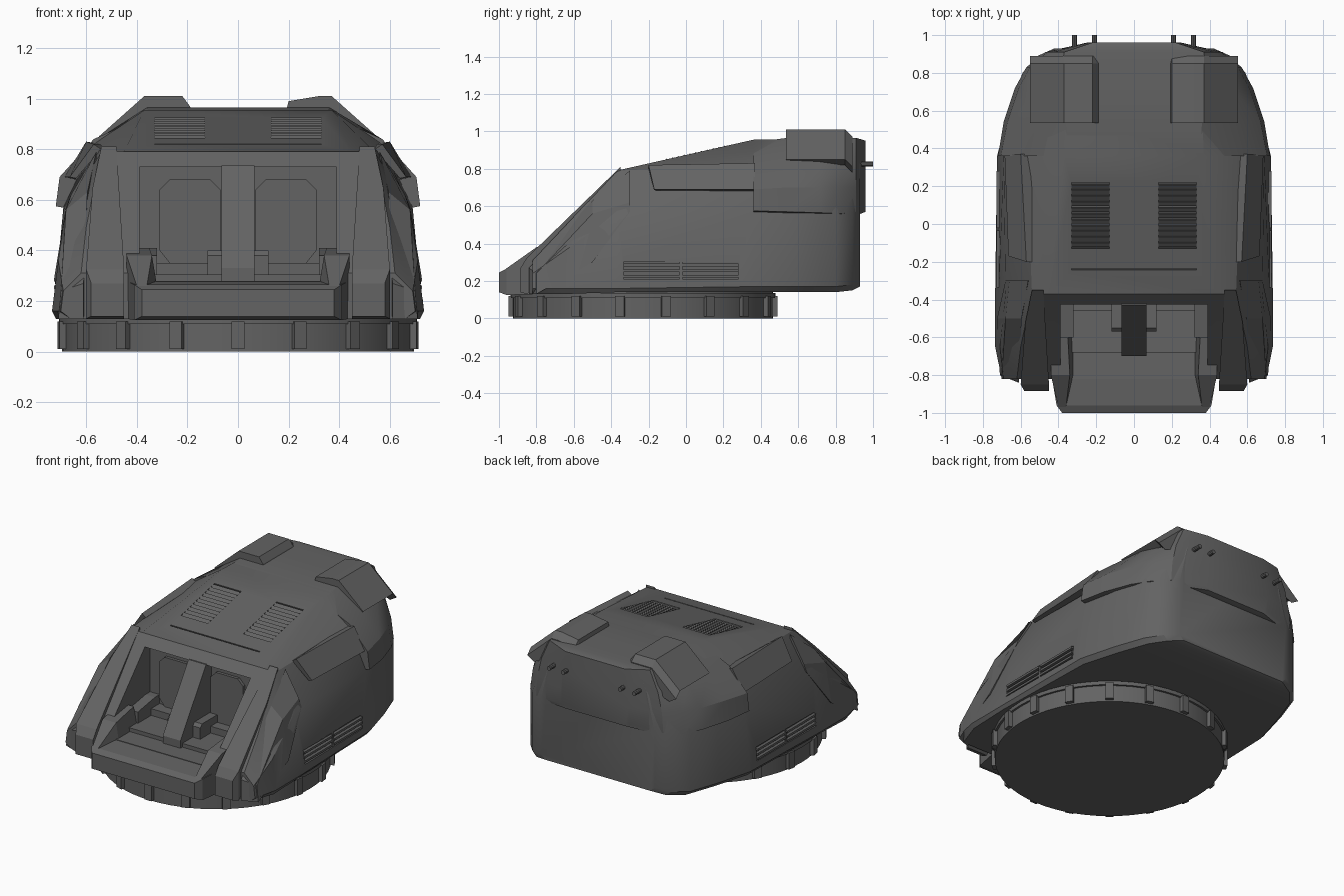
import bpy, bmesh
from math import pi, sin, cos, atan
from mathutils import Matrix

cube = bpy.data.objects.get("Cube")
if cube:
    bpy.data.objects.remove(cube, do_unlink=True)

GREY = (0.125, 0.125, 0.125, 1)
paint = bpy.data.materials.new("armour grey")
paint.use_nodes = True
paint.diffuse_color = GREY
shader = next(n for n in paint.node_tree.nodes if n.type == "BSDF_PRINCIPLED")
shader.inputs["Base Color"].default_value = GREY
shader.inputs["Roughness"].default_value = 0.7


def make_object(name, bm):
    bmesh.ops.recalc_face_normals(bm, faces=bm.faces)
    mesh = bpy.data.meshes.new(name)
    bm.to_mesh(mesh)
    bm.free()
    mesh.materials.append(paint)
    obj = bpy.data.objects.new(name, mesh)
    bpy.context.collection.objects.link(obj)
    return obj


def loft(name, rings, side=1):
    """Skin a closed solid through rings of points; side=-1 mirrors it."""
    bm = bmesh.new()
    loops = [[bm.verts.new((side * x, y, z)) for x, y, z in ring] for ring in rings]
    count = len(loops[0])
    for a, b in zip(loops, loops[1:]):
        for i in range(count):
            j = (i + 1) % count
            bm.faces.new((a[i], a[j], b[j], b[i]))
    bm.faces.new(loops[0])
    bm.faces.new(loops[-1])
    return make_object(name, bm)


def pair(name, rings):
    return [loft(label + name, rings, side) for label, side in (("left_", 1), ("right_", -1))]


def section(y, half):
    """Full cross-section from the half outline on +x."""
    return [(x, y, z) for x, z in half] + [(-x, y, z) for x, z in reversed(half)]


def slab(y, x0, x1, z0, z1):
    return [(x0, y, z0), (x1, y, z0), (x1, y, z1), (x0, y, z1)]


def extrude_x(profile, x0, x1):
    return [[(x, y, z) for y, z in profile] for x in (x0, x1)]


def box(name, centre, size, tilt=0):
    bm = bmesh.new()
    bmesh.ops.create_cube(bm, size=1, matrix=Matrix.Translation(centre)
                          @ Matrix.Rotation(tilt, 4, "X") @ Matrix.Diagonal((*size, 1)))
    return make_object(name, bm)


def cut(target, cutter):
    cutter.hide_render = True
    mod = target.modifiers.new("cut", "BOOLEAN")
    mod.operation = "DIFFERENCE"
    mod.solver = "EXACT"
    mod.object = cutter
    bpy.context.view_layer.objects.active = target
    bpy.ops.object.modifier_apply(modifier=mod.name)
    bpy.data.objects.remove(cutter, do_unlink=True)


def smooth(obj, angle=0.45):
    bpy.ops.object.select_all(action="DESELECT")
    obj.select_set(True)
    bpy.context.view_layer.objects.active = obj
    bpy.ops.object.shade_smooth_by_angle(angle=angle)


# Main hull: lower edge, chine, side, shoulder and roof edge at each station
hull = loft("hull", [section(y, half) for y, half in (
    (-.82, [(.66, .13), (.70, .16), (.69, .24), (.62, .31), (.42, .31)]),
    (-.65, [(.72, .13), (.735, .16), (.71, .36), (.60, .49), (.43, .49)]),
    (-.37, [(.72, .14), (.735, .16), (.68, .56), (.54, .79), (.45, .79)]),
    (.36, [(.70, .14), (.725, .17), (.69, .57), (.57, .82), (.37, .955)]),
    (.60, [(.63, .14), (.66, .17), (.65, .57), (.53, .83), (.36, .955)]),
    (.80, [(.56, .14), (.59, .17), (.59, .57), (.50, .83), (.36, .955)]),
    (.89, [(.48, .15), (.51, .18), (.51, .57), (.44, .82), (.34, .955)]),
    (.93, [(.39, .17), (.42, .2), (.42, .57), (.36, .82), (.30, .95)]))])

# Recesses: crew bay, roof vents, side vents and roof seam
roof_tilt = atan(.165 / .73)
cut(hull, box("bay_cutter", (0, -.77, .505), (.78, .8, .45)))
cut(hull, box("seam_cutter", (0, -.24, .82), (.66, .008, .02), roof_tilt))
for side in (1, -1):
    cut(hull, box("roof_vent_cutter", (side * .23, .045, .885), (.2, .36, .06), roof_tilt))
    for y in (-.185, .13):
        cut(hull, box("side_vent_cutter", (side * .75, y, .255), (.09, .3, .09)))
smooth(hull)

# Overhanging rear module
module = loft("rear_module", [section(y, half) for y, half in (
    (.36, [(.64, .56), (.72, .575), (.705, .69), (.57, .84), (.35, .94)]),
    (.54, [(.62, .555), (.69, .57), (.67, .70), (.54, .85), (.36, .965)]),
    (.72, [(.58, .55), (.63, .565), (.61, .70), (.52, .85), (.38, .965)]),
    (.83, [(.52, .55), (.57, .56), (.55, .70), (.49, .84), (.38, .965)]),
    (.91, [(.42, .55), (.47, .57), (.46, .70), (.43, .83), (.37, .965)]),
    (.96, [(.22, .57), (.25, .59), (.25, .70), (.24, .83), (.22, .95)]))])
smooth(module)

# Raised pods on the rear deck, the inner edges differ
for label, side, inner in (("left", 1, ((.19, .95), (.2, .99), (.32, 1.01))),
                           ("right", -1, ((.18, .95), (.19, .97), (.22, 1.01)))):
    outline = inner + ((.37, 1.01), (.55, .85), (.5, .82))
    nose = [(x, .535, z) for x, z in outline]
    tail = [(x, .85, z) for x, z in outline]
    end = [(x, .89, z - .04) for x, z in outline]
    loft(label + "_deck_pod", [nose, tail, end], side)

# Shoulder plates and front struts
pair("shoulder_plate", [
    [(.64, -.17, .685), (.665, -.17, .69), (.57, -.2, .82), (.54, -.2, .8)],
    [(.64, .37, .68), (.685, .37, .69), (.60, .37, .83), (.54, .37, .82)]])
pair("front_strut", [
    slab(-.885, .45, .58, .14, .27),
    slab(-.85, .45, .60, .13, .325),
    slab(-.52, .47, .575, .4, .645),
    slab(-.35, .48, .54, .6, .81)])
pair("side_cheek_plate", [
    [(.61, -.84, .13), (.71, -.80, .13), (.70, -.80, .24), (.61, -.84, .27)],
    [(.60, -.5, .3), (.725, -.5, .3), (.68, -.5, .56), (.595, -.5, .63)],
    [(.55, -.3, .6), (.68, -.3, .57), (.66, -.3, .62), (.56, -.3, .79)]])

# Prow and the armrests beside the bay
loft("prow", [slab(-1, -.38, .38, .14, .245),
              slab(-.96, -.41, .41, .125, .265),
              slab(-.78, -.44, .44, .13, .28)])
pair("armrest", [
    [(.34, -.97, .2), (.40, -.97, .2), (.40, -.97, .26), (.36, -.97, .26)],
    [(.31, -.8, .2), (.44, -.8, .2), (.44, -.8, .38), (.34, -.8, .38)],
    [(.31, -.6, .2), (.44, -.6, .2), (.44, -.6, .41), (.35, -.6, .41)]])

# Bay fittings: centre column, floor steps, inner ledges and back panels
loft("centre_column", extrude_x(
    [(-.7, .27), (-.7, .33), (-.43, .735), (-.36, .735), (-.36, .27)], -.065, .065))
box("floor_step", (0, -.52, .285), (.77, .32, .04))
box("rear_step", (0, -.41, .32), (.77, .1, .06))
pair("inner_ledge", extrude_x(
    [(-.57, .28), (-.57, .38), (-.55, .4), (-.37, .4), (-.37, .28)], .06, .12))
pair("outer_ledge", extrude_x(
    [(-.6, .28), (-.6, .38), (-.42, .41), (-.37, .41), (-.37, .28)], .32, .395))
chamfered = [(.07, .4), (.11, .35), (.27, .35), (.31, .4),
             (.31, .64), (.27, .68), (.11, .68), (.07, .64)]
pair("back_panel", [[(x, y, z) for x, z in chamfered] for y in (-.39, -.36)])

# Louvres in the roof and side vents
for label, side in (("left", 1), ("right", -1)):
    for i in range(11):
        y = -.11 + i * .031
        z = .878 + (y - .045) * .226
        box(label + "_roof_louvre", (side * .23, y, z), (.2, .026, .008), roof_tilt + .5)
    for y in (-.185, .13):
        for z in (.225, .255, .285):
            box(label + "_side_louvre", (side * .717, y, z), (.02, .3, .014))
    # Rear pegs
    for x in (.21, .315):
        bm = bmesh.new()
        bmesh.ops.create_cone(bm, cap_ends=True, segments=10, radius1=.014, radius2=.014, depth=.09,
                              matrix=Matrix.Translation((side * x, .955, .825))
                              @ Matrix.Rotation(pi / 2, 4, "X"))
        smooth(make_object(label + "_rear_peg", bm))

# Turret ring with clamps
RING_Y = -.23
for name, radius, low, high in (("ring_drum", .695, 0, .15), ("ring_lip", .708, .11, .135)):
    bm = bmesh.new()
    bmesh.ops.create_cone(bm, cap_ends=True, segments=64, radius1=radius, radius2=radius,
                          depth=high - low,
                          matrix=Matrix.Translation((0, RING_Y, (low + high) / 2)))
    smooth(make_object(name, bm))
for i in range(18):
    angle = (i + .5) * pi / 9
    clamp = box("ring_clamp", (0, 0, 0), (.03, .05, .11))
    clamp.location = (.705 * cos(angle), RING_Y + .705 * sin(angle), .065)
    clamp.rotation_euler.z = angle
